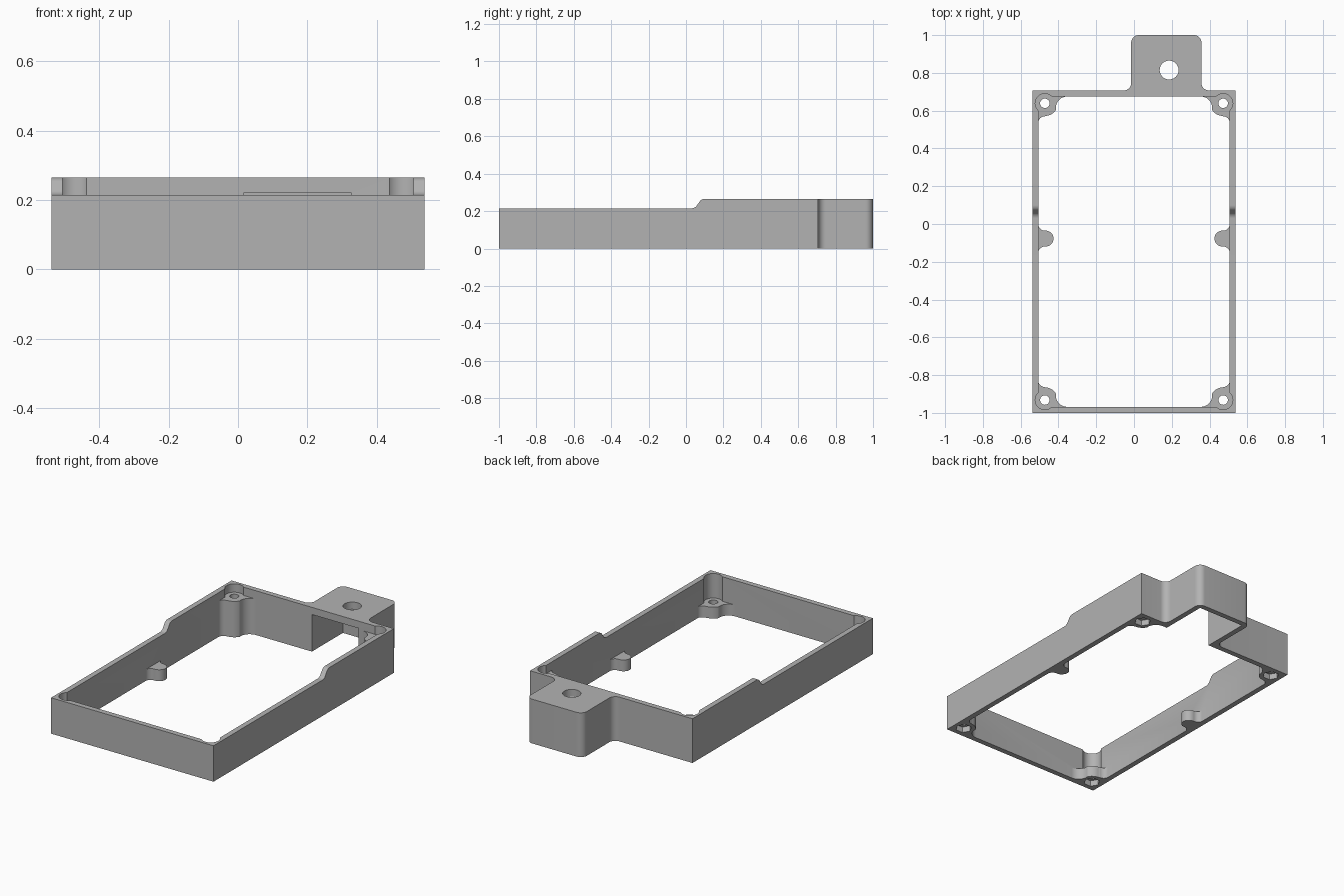
import bpy
import bmesh
from math import cos, sin, radians

cube = bpy.data.objects.get("Cube")
if cube:
    bpy.data.objects.remove(cube, do_unlink=True)

# Main dimensions
W, FRONT, BACK = 0.538, -1.0, 0.707
WALL, LOW, HIGH, PAD = 0.032, 0.215, 0.265, 0.068
TAB_L, TAB_R = -0.015, 0.357

grey = bpy.data.materials.new("plain_grey")
grey.use_nodes = True
grey.diffuse_color = (0.45, 0.45, 0.45, 1)
grey.node_tree.nodes["Principled BSDF"].inputs["Base Color"].default_value = (0.45, 0.45, 0.45, 1)


def arc(cx, cy, r, a0, a1, n=10):
    angles = [radians(a0 + (a1 - a0) * i / n) for i in range(n + 1)]
    return [(cx + r * cos(a), cy + r * sin(a)) for a in angles]


def circle(cx, cy, r, n):
    return arc(cx, cy, r, 0, 360, n)[:-1]


def rect(x0, x1, y0, y1):
    return [(x0, y0), (x1, y0), (x1, y1), (x0, y1)]


def prism(name, points, lo, hi, along_x=False):
    """Extrude an outline along z, or a (y, z) outline along x."""
    place = (lambda p: (lo, p[0], p[1])) if along_x else (lambda p: (p[0], p[1], lo))
    bm = bmesh.new()
    face = bm.faces.new([bm.verts.new(place(p)) for p in points])
    new = bmesh.ops.extrude_face_region(bm, geom=[face])["geom"]
    depth = hi - lo
    bmesh.ops.translate(bm, vec=(depth, 0, 0) if along_x else (0, 0, depth),
                        verts=[v for v in new if isinstance(v, bmesh.types.BMVert)])
    bmesh.ops.recalc_face_normals(bm, faces=bm.faces)
    mesh = bpy.data.meshes.new(name)
    bm.to_mesh(mesh)
    bm.free()
    mesh.materials.append(grey)
    obj = bpy.data.objects.new(name, mesh)
    bpy.context.collection.objects.link(obj)
    return obj


def combine(target, tool, operation):
    mod = target.modifiers.new("combine", "BOOLEAN")
    mod.operation, mod.solver, mod.object = operation, "EXACT", tool
    bpy.context.view_layer.objects.active = target
    bpy.ops.object.modifier_apply(modifier=mod.name)
    bpy.data.objects.remove(tool, do_unlink=True)


def cut(name, points, lo, hi, along_x=False):
    combine(frame, prism(name, points, lo, hi, along_x), "DIFFERENCE")


def add(name, points, lo, hi):
    combine(frame, prism(name, points, lo, hi), "UNION")


# Outer body with the rounded mounting tab at the back
r = 0.04
outline = [(-W, FRONT), (W, FRONT), (W, BACK)]
outline += arc(TAB_R + r, BACK + r, r, 270, 180)
outline += arc(TAB_R - r, 1 - r, r, 0, 90)
outline += arc(TAB_L + r, 1 - r, r, 90, 180)
outline += arc(TAB_L - r, BACK + r, r, 0, -90)
outline += [(-W, BACK)]
frame = prism("mounting_frame", outline, 0, HIGH)

# Lower front rim with a curved step up to the back
step = [(-1.2, LOW)] + arc(0.03, LOW + 0.035, 0.035, 270, 315)
step += arc(0.1, HIGH - 0.035, 0.035, 135, 90) + [(0.1, 0.4), (-1.2, 0.4)]
cut("step_cutter", step, -1, 1, True)

# Through opening, and the hollow under the tab
cut("opening_cutter", rect(-W + WALL, W - WALL, FRONT + WALL, BACK - WALL), -0.1, 0.5)
cut("tab_hollow_cutter", rect(TAB_L + WALL, TAB_R - WALL, 0.6, 1 - WALL), -0.1, 0.222)
cut("tab_hole_cutter", circle((TAB_L + TAB_R) / 2 + 0.015, 0.815, 0.05, 40), 0.1, 0.5)

# Pad outlines, measured inward from the outer walls
corner = [(0.01, 0.01), (0.01, 0.172)] + arc(0.066, 0.172, 0.035, 180, 270)
corner += arc(0.067, 0.068, 0.067, 88, 30) + arc(0.185, 0.093, 0.061, 190, 270)
corner += [(0.185, 0.01)]
side = [(0.01, 0.077)] + arc(0.066, 0.077, 0.035, 180, 270)
side += arc(0.07, 0, 0.042, 88, -88, 16) + arc(0.066, -0.077, 0.035, 90, 180)
side += [(0.01, -0.077)]

for sx in (-1, 1):
    # Small support pad halfway along each side wall
    add("side_pad", [(sx * (W - u), v - 0.077) for u, v in side], 0, PAD)
    for y0, sy, top in ((FRONT, 1, PAD), (BACK, -1, LOW)):
        # Screw pad, rounded recess, screw hole and nut pocket in each corner
        add("corner_pad", [(sx * (W - u), y0 + sy * v) for u, v in corner], 0, top)
        cx, cy = sx * (W - 0.066), y0 + sy * 0.068
        cut("recess_cutter", circle(cx, cy, 0.051, 40), top, 0.5)
        cut("screw_hole_cutter", circle(cx, cy, 0.025, 28), -0.1, 0.4)
        cut("nut_pocket_cutter", circle(cx, cy, 0.046, 6), -0.1, 0.035)

# Smooth the rounded walls, keep the edges sharp
bpy.ops.object.select_all(action="DESELECT")
frame.select_set(True)
bpy.context.view_layer.objects.active = frame
bpy.ops.object.shade_smooth_by_angle(angle=radians(30))
